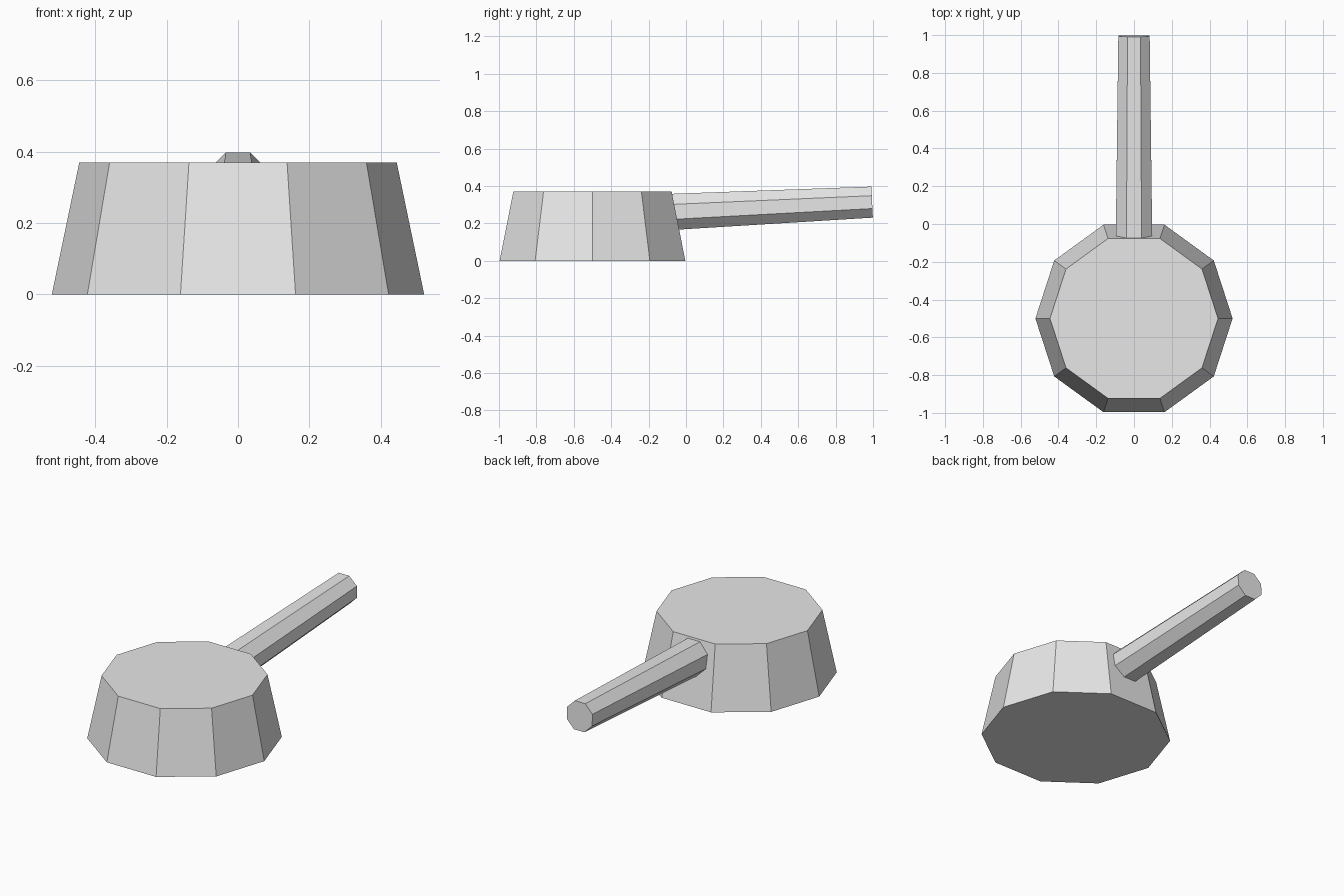
import bpy
import math
from mathutils import Vector, Matrix

cube = bpy.data.objects.get("Cube")
if cube:
    bpy.data.objects.remove(cube, do_unlink=True)

# Single plain grey for the whole model
grey = bpy.data.materials.new("light_grey")
grey.use_nodes = True
colour = (0.8, 0.8, 0.8, 1.0)
grey.diffuse_color = colour
grey.node_tree.nodes["Principled BSDF"].inputs["Base Color"].default_value = colour


def tapered_prism(name, sides, start, end, r_start, r_end, turn=0.0):
    """Flat-sided tapered prism running from start to end."""
    start, end = Vector(start), Vector(end)
    axis = end - start
    bpy.ops.mesh.primitive_cone_add(vertices=sides, radius1=r_start,
                                    radius2=r_end, depth=axis.length)
    obj = bpy.context.object
    obj.name = name
    tilt = axis.to_track_quat("Z", "Y").to_matrix().to_4x4()
    obj.data.transform(Matrix.Rotation(turn, 4, "Z"))
    obj.data.transform(Matrix.Translation((start + end) / 2) @ tilt)
    obj.data.materials.append(grey)
    return obj


# Ten-sided drum with corners pointing left and right
tapered_prism("body", 10, (0, -0.5, 0), (0, -0.5, 0.37),
              0.522, 0.445, turn=math.radians(18))

# Eight-sided handle, tapering and rising toward the back
octagon = 1 / math.cos(math.pi / 8)
tapered_prism("handle", 8, (0, -0.11, 0.26), (0, 0.995, 0.314),
              0.097 * octagon, 0.083 * octagon, turn=math.pi / 8)

# Keep every face flat
for name in ("body", "handle"):
    for face in bpy.data.objects[name].data.polygons:
        face.use_smooth = False
